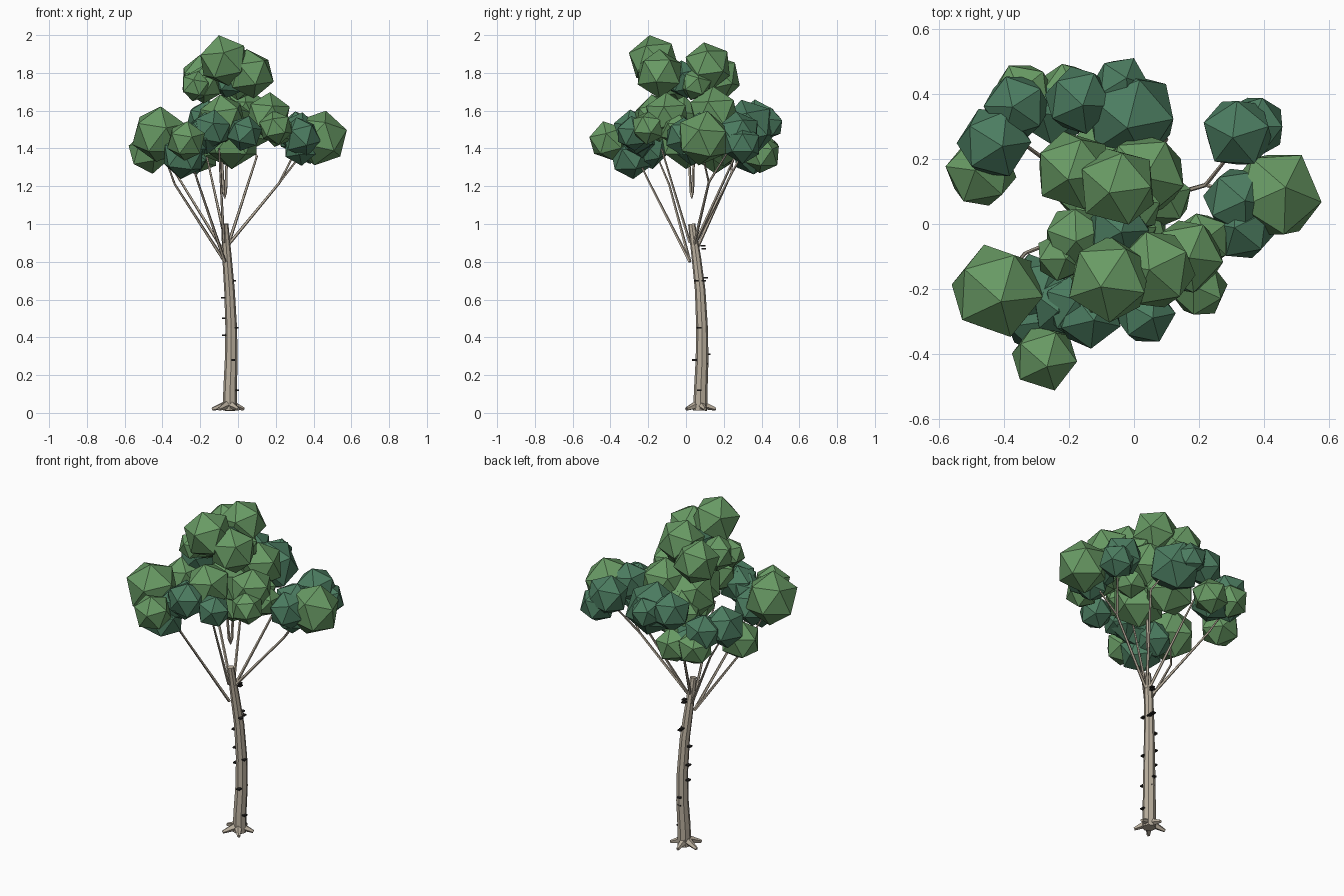
import bpy, bmesh, math, random
from mathutils import Vector, Matrix, Euler

random.seed(4)


def material(name, r, g, b):
    lin = lambda c: ((c / 255 + 0.055) / 1.055) ** 2.4
    m = bpy.data.materials.new(name)
    m.diffuse_color = (lin(r), lin(g), lin(b), 1)
    return m


LIGHT = material("light leaf green", 104, 154, 100)
DARK = material("dark leaf green", 76, 125, 97)
BARK = material("pale bark", 186, 175, 158)
MARK = material("dark bark mark", 38, 36, 34)


def finish(bm, name, mat):
    bmesh.ops.recalc_face_normals(bm, faces=bm.faces)
    me = bpy.data.meshes.new(name)
    bm.to_mesh(me)
    bm.free()
    me.materials.append(mat)
    ob = bpy.data.objects.new(name, me)
    bpy.context.collection.objects.link(ob)
    return ob


def tube(bm, path, sides):
    """Sweep a polygon along (x, y, z, radius) points."""
    pts = [Vector(p[:3]) for p in path]
    rings = []
    for i, p in enumerate(pts):
        d = pts[min(i + 1, len(pts) - 1)] - pts[max(i - 1, 0)]
        u = Vector((1, 0, 0.01)) if abs(d.normalized().x) < 0.8 else Vector((0, 0, 1))
        a = d.cross(u).normalized()
        b = d.cross(a).normalized()
        rings.append([bm.verts.new(p + path[i][3] * (a * math.cos(t) + b * math.sin(t)))
                      for t in (2 * math.pi * k / sides for k in range(sides))])
    for r0, r1 in zip(rings, rings[1:]):
        for k in range(sides):
            n = (k + 1) % sides
            bm.faces.new((r0[k], r0[n], r1[n], r1[k]))
    bm.faces.new(rings[0])
    bm.faces.new(rings[-1])


# Trunk, bending gently
bm = bmesh.new()
tube(bm, [(-.042, .075, .012, .037), (-.042, .078, .12, .036), (-.036, .085, .28, .034),
          (-.036, .085, .45, .031), (-.045, .075, .65, .028), (-.058, .055, .82, .025),
          (-.07, .03, 1.0, .019)], 8)
finish(bm, "trunk", BARK)

# Root flares
bm = bmesh.new()
for k in range(5):
    a = math.radians(20 + 72 * k)
    c, s = math.cos(a), math.sin(a)
    tube(bm, [(-.048 + .01 * c, .073 + .01 * s, .045, .024),
              (-.052 + .088 * c, .072 + .086 * s, .02, .009)], 5)
finish(bm, "roots", BARK)

# Branches
branches = [
    [(-.07, .02, .8, .009), (-.335, -.09, 1.21, .006), (-.41, -.18, 1.42, .004)],
    [(-.07, .02, .8, .009), (-.215, -.2, 1.23, .006), (-.27, -.28, 1.4, .004)],
    [(-.06, .04, .88, .009), (.22, .12, 1.22, .007), (.3, .22, 1.38, .005)],
    [(.22, .12, 1.22, .006), (.36, .08, 1.4, .005)],
    [(-.055, .04, .88, .009), (.1, .26, 1.36, .006), (.07, .3, 1.42, .005)],
    [(-.06, .04, .83, .009), (-.33, .24, 1.27, .006), (-.42, .25, 1.42, .004)],
    [(-.06, .04, .88, .009), (-.17, .3, 1.38, .005)],
    [(-.075, .02, .9, .008), (-.1, -.13, 1.4, .005)],
    [(-.07, .03, 1.135, .003), (-.077, .025, 1.17, .008), (-.1, .0, 1.65, .005)],
    [(-.07, .03, 1.135, .003), (-.065, .035, 1.17, .008), (-.05, .05, 1.65, .005)],
]
bm = bmesh.new()
for path in branches:
    tube(bm, path, 5)
finish(bm, "branches", BARK)

# Small dark bark marks
bm = bmesh.new()
for p in [(-.005, .07, .12), (-.025, .045, .28), (-.04, .118, .31), (-.036, .105, .26),
          (-.074, .085, .41), (-.008, .07, .45), (-.076, .085, .5), (-.08, .08, .61),
          (-.02, .055, .7), (-.03, .095, .7), (-.045, .105, .715), (-.052, .09, .885),
          (-.052, .093, .87)]:
    bmesh.ops.create_cube(bm, size=1, matrix=Matrix.Translation(p)
                          @ Matrix.Diagonal((.02, .024, .008, 1)))
finish(bm, "bark_marks", MARK)

# Leaf clumps: x, y, z, radius
light = [
    (-.42, -.205, 1.475, .147), (-.275, -.41, 1.44, .105),        # left
    (-.075, -.17, 1.865, .135), (.065, -.14, 1.795, .128),        # crown front
    (-.05, .115, 1.835, .127), (-.185, .165, 1.77, .125),         # crown back
    (-.225, -.1, 1.73, .08), (-.18, -.04, 1.74, .1), (.0, .05, 1.74, .085),
    (.16, -.1, 1.575, .12), (.2, -.2, 1.51, .09), (.21, -.05, 1.5, .09),
    (-.08, -.16, 1.56, .125), (-.06, -.03, 1.54, .135),           # middle
    (.03, .15, 1.59, .135), (.09, .08, 1.49, .09), (-.08, .2, 1.45, .145),
    (-.03, .0, 1.44, .145), (-.1, .1, 1.53, .14),
    (-.47, .16, 1.38, .112), (-.34, .4, 1.39, .1), (-.2, .4, 1.37, .1),
    (.435, .09, 1.455, .145),                                     # right
]
dark = [
    (-.29, -.29, 1.355, .115), (-.17, -.25, 1.48, .11), (-.14, -.28, 1.5, .105),
    (.035, -.28, 1.48, .093), (-.3, -.2, 1.4, .11), (-.22, -.25, 1.45, .1),
    (-.05, -.01, 1.765, .1),
    (-.17, .38, 1.55, .108), (-.01, .33, 1.51, .148), (-.04, .43, 1.53, .088),
    (-.36, .36, 1.47, .105), (-.43, .25, 1.48, .115), (-.25, .35, 1.37, .11),
    (.32, .28, 1.48, .115), (.37, .3, 1.42, .1),
    (.32, .07, 1.48, .11), (.335, -.01, 1.46, .105), (.33, .04, 1.4, .09),
]
for tone, mat, clumps in (("light", LIGHT, light), ("dark", DARK, dark)):
    for i, (x, y, z, r) in enumerate(clumps):
        bm = bmesh.new()
        tilt = Euler((random.uniform(-.25, .25), random.uniform(-.25, .25),
                      random.uniform(0, 6.28))).to_matrix().to_4x4()
        bmesh.ops.create_icosphere(bm, subdivisions=1, radius=r * 1.03,
                                   matrix=Matrix.Translation((x, y, z)) @ tilt)
        finish(bm, f"{tone}_leaf_clump_{i + 1}", mat)
